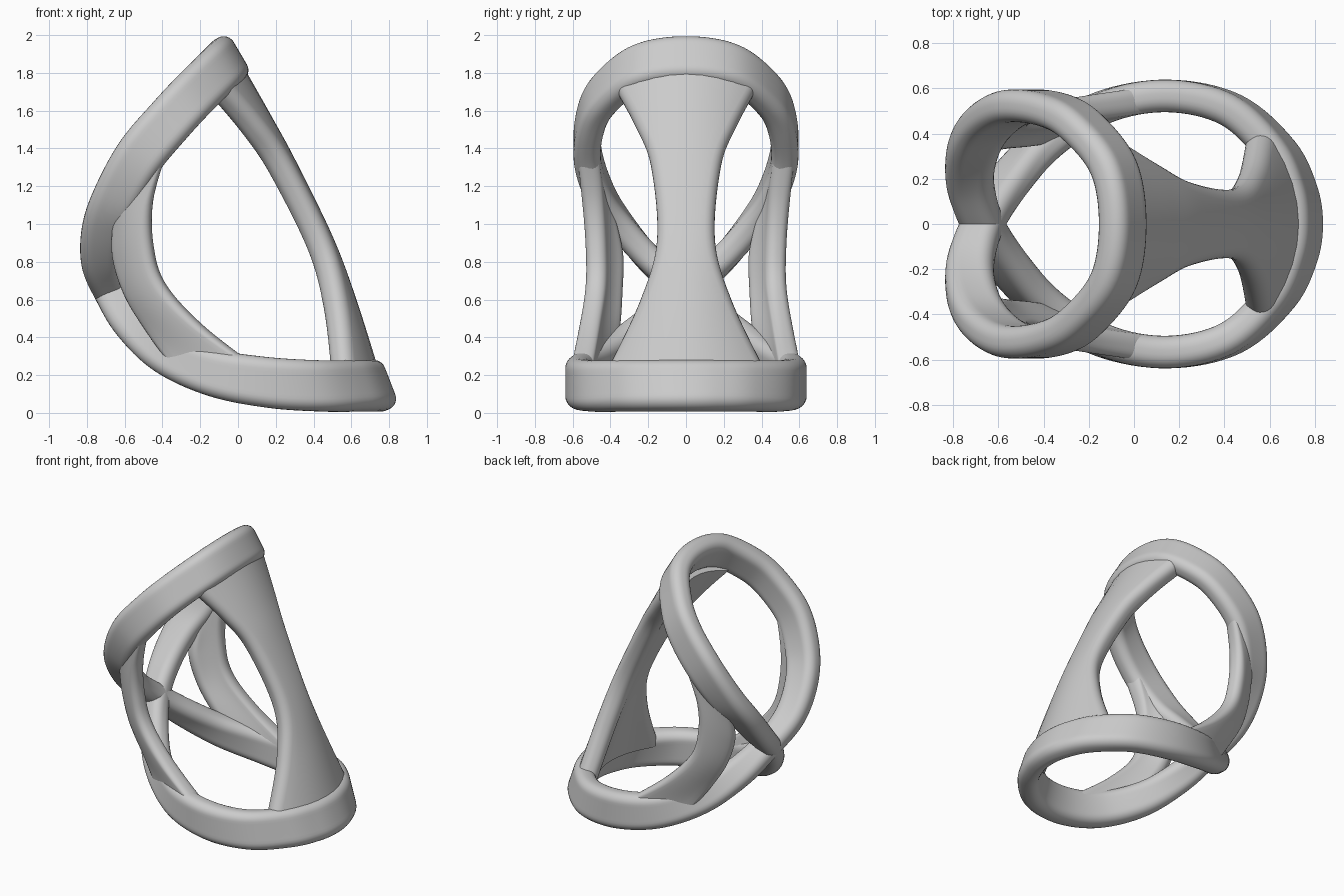
import bpy, bmesh, math
from mathutils import Vector

if "Cube" in bpy.data.objects:
    bpy.data.objects.remove(bpy.data.objects["Cube"])

grey = bpy.data.materials.new("light grey")
grey.use_nodes = True
COLOUR = (0.6, 0.6, 0.6, 1)
grey.diffuse_color = COLOUR
grey.node_tree.nodes["Principled BSDF"].inputs["Base Color"].default_value = COLOUR


def smooth(rows, steps, closed):
    """Catmull-Rom through rows of (edge, middle, edge) points."""
    n = len(rows)
    get = lambda i: rows[i % n] if closed else rows[max(0, min(n - 1, i))]
    out = []
    for i in range(n if closed else n - 1):
        four = [get(i + k) for k in (-1, 0, 1, 2)]
        for s in range(steps):
            t = s / steps
            out.append([b + (c - a) * t / 2 + (2 * a - 5 * b + 4 * c - d) * t * t / 2
                        + (3 * b - a - 3 * c + d) * t ** 3 / 2
                        for a, b, c, d in zip(*four)])
    if not closed:
        out.append(rows[-1])
    return out


def rounded_outline(half_width, half_thick):
    """Rounded rectangle, with flat sides divided so that they can bend."""
    r = 0.85 * min(half_thick, half_width)
    w, h = half_width - r, half_thick - r
    pts = []
    for k, (sx, sy) in enumerate(((1, 1), (-1, 1), (-1, -1), (1, -1))):
        for j in range(7):
            a = math.pi / 2 * (k + j / 6)
            pts.append((sx * w + r * math.cos(a), sy * h + r * math.sin(a)))
        if k % 2 == 0:
            pts += [(sx * w * (1 - 2 * j / 8), sy * half_thick) for j in range(1, 8)]
    return pts


def loft(name, rows, half_thick, steps=8, closed=False):
    """Sweep a bent rounded strip along rows of (edge, middle, edge)."""
    rows = smooth([[Vector(p) for p in row] for row in rows], steps, closed)
    n = len(rows)
    bm = bmesh.new()
    rings = []
    for i, (a, m, b) in enumerate(rows):
        nxt = rows[(i + 1) % n if closed else min(i + 1, n - 1)]
        prv = rows[(i - 1) % n if closed else max(i - 1, 0)]
        along = nxt[1] - prv[1]
        half = (b - a).length / 2
        ring = []
        for x, y in rounded_outline(half, half_thick):
            u = x / half
            bend = (a + b) / 2 - m
            normal = ((b - a) / 2 + 2 * u * bend).cross(along).normalized()
            ring.append(bm.verts.new(m + (b - a) / 2 * u + bend * u * u + normal * y))
        rings.append(ring)
    for i in range(n if closed else n - 1):
        p, q = rings[i], rings[(i + 1) % n]
        for j in range(len(p)):
            k = (j + 1) % len(p)
            bm.faces.new((p[j], p[k], q[k], q[j]))
    if not closed:
        bm.faces.new(rings[0])
        bm.faces.new(rings[-1])
    bmesh.ops.recalc_face_normals(bm, faces=bm.faces)
    me = bpy.data.meshes.new(name)
    bm.to_mesh(me)
    bm.free()
    me.materials.append(grey)
    ob = bpy.data.objects.new(name, me)
    bpy.context.collection.objects.link(ob)
    bpy.ops.object.select_all(action="DESELECT")
    ob.select_set(True)
    bpy.context.view_layer.objects.active = ob
    bpy.ops.object.shade_smooth_by_angle(angle=math.radians(40))


# Figure-eight band: centre x, y, z, then strip direction x, z, then half width
path = [
    (-.05, 0, 1.868, .5, -.85, .13), (-.09, .25, 1.828, .53, -.84, .13),
    (-.23, .43, 1.69, .6, -.8, .13), (-.36, .505, 1.55, .68, -.73, .13),
    (-.52, .52, 1.36, .78, -.62, .13), (-.64, .45, 1.15, .9, -.42, .125),
    (-.71, .335, .98, .98, -.15, .115), (-.725, .18, .8, .98, .1, .105),
    (-.67, 0, .645, .93, .36, .095),
    (-.56, -.18, .48, .75, .66, .105), (-.39, -.36, .325, .42, .9, .115),
    (-.14, -.515, .215, .15, .98, .125), (.15, -.567, .162, -.05, 1, .135),
    (.43, -.505, .143, -.2, .98, .138), (.63, -.325, .143, -.3, .95, .138),
    (.715, -.15, .143, -.35, .94, .138), (.738, 0, .143, -.36, .93, .138),
]
loop = path + [(p[0], -p[1]) + p[2:] for p in path[-2:0:-1]]
strip = []
for x, y, z, wx, wz, h in loop:
    c, w = Vector((x, y, z)), Vector((wx, 0, wz)).normalized() * h
    strip.append((c - w, c, c + w))
loft("figure_eight_band", strip, .072, closed=True)

# Hourglass strut: middle x, z, then edge x, z, then half width
strut = [(-.01, 1.76, -.12, 1.70, .36), (.12, 1.53, .06, 1.50, .255),
         (.245, 1.30, .215, 1.29, .178), (.44, .90, .415, .895, .148),
         (.56, .58, .49, .57, .235), (.68, .20, .525, .20, .41)]
loft("hourglass_strut", [((ex, -w, ez), (mx, 0, mz), (ex, w, ez))
                         for mx, mz, ex, ez, w in strut], .07)

# Side webs: front edge and rear edge of each row, mirrored across y
web = [((-.37, .52, 1.42), (-.63, .44, 1.13)), ((-.45, .50, 1.12), (-.64, .38, .98)),
       ((-.45, .49, .88), (-.64, .345, .82)), ((-.385, .49, .68), (-.58, .35, .63)),
       ((-.19, .52, .465), (-.48, .365, .46)), ((.09, .555, .25), (-.38, .40, .31))]
for name, side in (("back_web", 1), ("front_web", -1)):
    rows = []
    for edges in web:
        a, b = (Vector((p[0], p[1] * side, p[2])) for p in edges)
        rows.append((a, (a + b) / 2 + Vector((-.01, .02 * side, 0)), b))
    loft(name, rows, .057)
